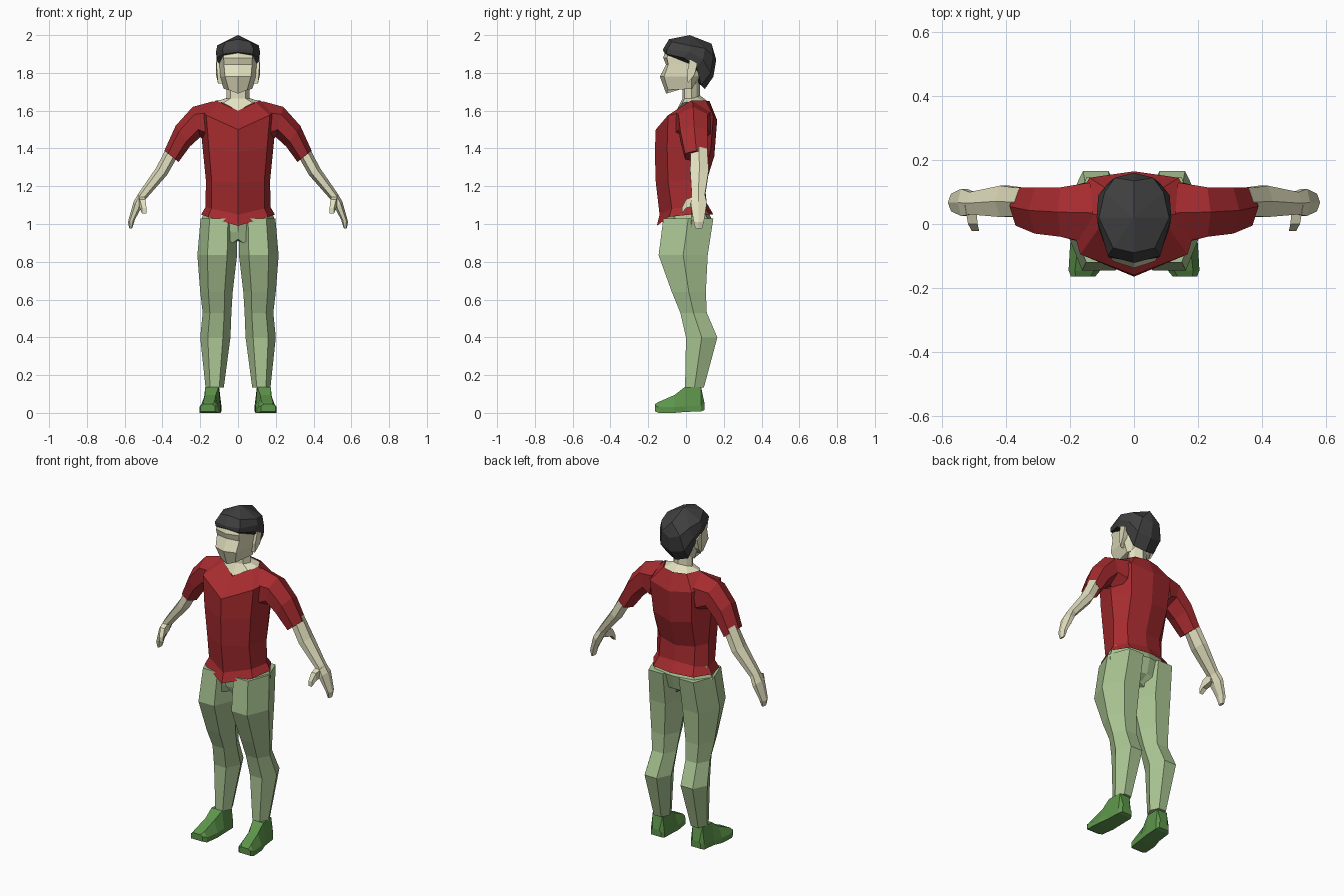
import bpy, bmesh, math


def material(name, r, g, b):
    m = bpy.data.materials.new(name)
    m.diffuse_color = (r, g, b, 1)
    return m


RED = material("red_cloth", 0.38, 0.024, 0.028)
SKIN = material("skin", 0.77, 0.75, 0.52)
GREEN = material("pale_green_cloth", 0.40, 0.56, 0.29)
SHOE = material("green_leather", 0.11, 0.30, 0.07)
HAIR = material("dark_hair", 0.05, 0.05, 0.05)


def loft(name, rings, mat, closed=True, cap_start=True, cap_end=True):
    """Skin a stack of rings on the +x side and mirror it to -x."""
    bm = bmesh.new()
    vs = [[bm.verts.new(p) for p in r] for r in rings]
    n = len(vs[0])
    for a, b in zip(vs, vs[1:]):
        for i in range(n if closed else n - 1):
            j = (i + 1) % n
            bm.faces.new((a[i], a[j], b[j], b[i]))
    if cap_start:
        bm.faces.new(vs[0])
    if cap_end:
        bm.faces.new(vs[-1])
    bmesh.ops.remove_doubles(bm, verts=bm.verts, dist=0.0005)
    bmesh.ops.recalc_face_normals(bm, faces=bm.faces)
    me = bpy.data.meshes.new(name)
    bm.to_mesh(me)
    bm.free()
    me.materials.append(mat)
    ob = bpy.data.objects.new(name, me)
    bpy.context.collection.objects.link(ob)
    ob.modifiers.new("mirror", 'MIRROR').use_axis[0] = True
    return ob


def half_ring(w, yf, yb, zf, zs, zb, fx=0.82, fy=0.065, ys=0.03):
    """Right half of a body outline, from front centre round to back centre."""
    return [(0, yf, zf), (w * fx, yf + fy, zf + 0.8 * (zs - zf)), (w, ys, zs),
            (w * 0.68, yb - 0.02, (zs + zb) / 2), (0, yb, zb)]


def limb_ring(xa, za, xb, zb, y0, y1, n=6):
    """Polygon section between an outer point a and an inner point b."""
    pts = []
    for i in range(n):
        t = 2 * math.pi * i / n
        k = (1 - math.cos(t)) / 2
        s = math.sin(t) / math.sin(math.pi / 3)
        pts.append((xa + (xb - xa) * k, (y0 + y1) / 2 + s * (y1 - y0) / 2,
                    za + (zb - za) * k))
    return pts


# Shirt body, open at the neck and hem
loft("shirt_body", [half_ring(*p) for p in (
    (0.195, -0.155, 0.145, 0.99, 1.05, 1.05),
    (0.172, -0.14, 0.11, 1.05, 1.09, 1.11),
    (0.170, -0.16, 0.10, 1.22, 1.23, 1.20),
    (0.188, -0.165, 0.15, 1.38, 1.41, 1.36),
    (0.205, -0.16, 0.165, 1.50, 1.595, 1.55),
    (0.115, -0.055, 0.125, 1.60, 1.655, 1.65))],
    RED, closed=False, cap_start=False, cap_end=False)

# Sleeves
loft("sleeve", [limb_ring(*p) for p in (
    (0.13, 1.65, 0.16, 1.42, -0.06, 0.13),
    (0.24, 1.62, 0.20, 1.46, -0.04, 0.115),
    (0.33, 1.52, 0.255, 1.41, -0.03, 0.115),
    (0.39, 1.388, 0.315, 1.328, -0.005, 0.115))], RED)

# Forearm running into a mitten hand
loft("arm_and_hand", [limb_ring(*p) for p in (
    (0.375, 1.41, 0.315, 1.365, 0.025, 0.112),
    (0.435, 1.295, 0.375, 1.26, 0.022, 0.12),
    (0.525, 1.165, 0.49, 1.13, 0.03, 0.10),
    (0.552, 1.12, 0.512, 1.085, 0.025, 0.11),
    (0.583, 1.01, 0.545, 1.025, 0.04, 0.095),
    (0.575, 0.975, 0.56, 0.978, 0.05, 0.085))], SKIN)

# Thumb
loft("thumb", [[(x0, y, z0), (x1, y, z0), (x1, y, z1), (x0, y, z1)]
               for y, x0, x1, z0, z1 in (
    (0.06, 0.495, 0.53, 1.10, 1.155),
    (0.00, 0.49, 0.52, 1.085, 1.13),
    (-0.022, 0.485, 0.508, 1.055, 1.085))], SKIN)

# Neck flaring into the collar opening
loft("neck", [half_ring(*p) for p in (
    (0.113, -0.05, 0.12, 1.60, 1.65, 1.645, 0.7, 0.03),
    (0.062, -0.018, 0.075, 1.665, 1.665, 1.68, 0.65, 0.01),
    (0.062, -0.018, 0.075, 1.76, 1.76, 1.76, 0.65, 0.01))],
    SKIN, closed=False)

# Head with a stepped face profile
loft("head", [half_ring(*p) for p in (
    (0.075, -0.105, 0.06, 1.69, 1.715, 1.74, 0.65, 0.01),
    (0.098, -0.138, 0.09, 1.78, 1.78, 1.79, 0.7, 0.022),
    (0.102, -0.106, 0.11, 1.845, 1.845, 1.85, 0.73, 0.012),
    (0.104, -0.121, 0.11, 1.88, 1.88, 1.88, 0.73, 0.02),
    (0.100, -0.105, 0.11, 1.93, 1.93, 1.93, 0.73, 0.02))],
    SKIN, closed=False)

# Ears
loft("ear", [[(x, 0.02, 1.87), (x, 0.06, 1.85), (x, 0.045, 1.79), (x - 0.01, 0.01, 1.745),
              (x - 0.005, 0.005, 1.80)] for x in (0.085, 0.116)], SKIN)

# Hair cap, lower at the back than at the forehead
top, crown = (0, 0.02, 2.0), (0, 0.135, 1.955)
loft("hair", [
    [(0, -0.118, 1.91), (0.078, -0.105, 1.90), (0.112, -0.01, 1.88),
     (0.103, 0.055, 1.83), (0.07, 0.08, 1.735), (0, 0.10, 1.715)],
    [(0, -0.122, 1.925), (0.082, -0.10, 1.925), (0.117, 0.02, 1.91),
     (0.112, 0.09, 1.87), (0.08, 0.13, 1.80), (0, 0.145, 1.78)],
    [(0, -0.09, 1.978), (0.065, -0.075, 1.965), (0.11, 0.02, 1.945),
     (0.092, 0.10, 1.93), (0.06, 0.145, 1.89), (0, 0.16, 1.87)],
    [top, top, top, top, crown, crown]],
    HAIR, closed=False, cap_end=False)

# Hips joining both legs
hips = [half_ring(*p) for p in (
    (0.168, -0.115, 0.10, 1.09, 1.10, 1.10),
    (0.195, -0.125, 0.135, 1.02, 1.02, 1.03),
    (0.19, -0.115, 0.11, 0.96, 0.93, 0.94))]
hips.append([(0, -0.05, 0.92), (0.08, -0.08, 0.86), (0.12, 0.0, 0.86),
             (0.08, 0.06, 0.86), (0, 0.05, 0.91)])
loft("trouser_hips", hips, GREEN, closed=False)

# Trouser legs with a pointed calf
loft("trouser_leg", [limb_ring(xo, z, xi, z, y0, y1) for xo, xi, z, y0, y1 in (
    (0.198, 0.005, 1.03, -0.12, 0.145),
    (0.215, 0.005, 0.835, -0.145, 0.115),
    (0.20, 0.028, 0.64, -0.075, 0.105),
    (0.187, 0.035, 0.53, -0.03, 0.11),
    (0.20, 0.04, 0.40, 0.0, 0.166),
    (0.172, 0.075, 0.135, -0.005, 0.095))], GREEN)

# Shoes, lofted from heel to toe with a slight toe-out
loft("shoe", [[(xi, y, z0), (xo, y, z0), (xo, y, z0 + 0.03),
               (xo - k, y, zt), (xi + k, y, zt), (xi, y, z0 + 0.03)]
              for y, xi, xo, z0, zt, k in (
    (0.097, 0.10, 0.165, 0.015, 0.055, 0.01),
    (0.08, 0.088, 0.178, 0.008, 0.138, 0.012),
    (-0.005, 0.09, 0.185, 0.005, 0.138, 0.012),
    (-0.06, 0.093, 0.20, 0.0, 0.095, 0.025),
    (-0.145, 0.105, 0.205, 0.0, 0.058, 0.02),
    (-0.165, 0.122, 0.198, 0.008, 0.046, 0.015))], SHOE)
